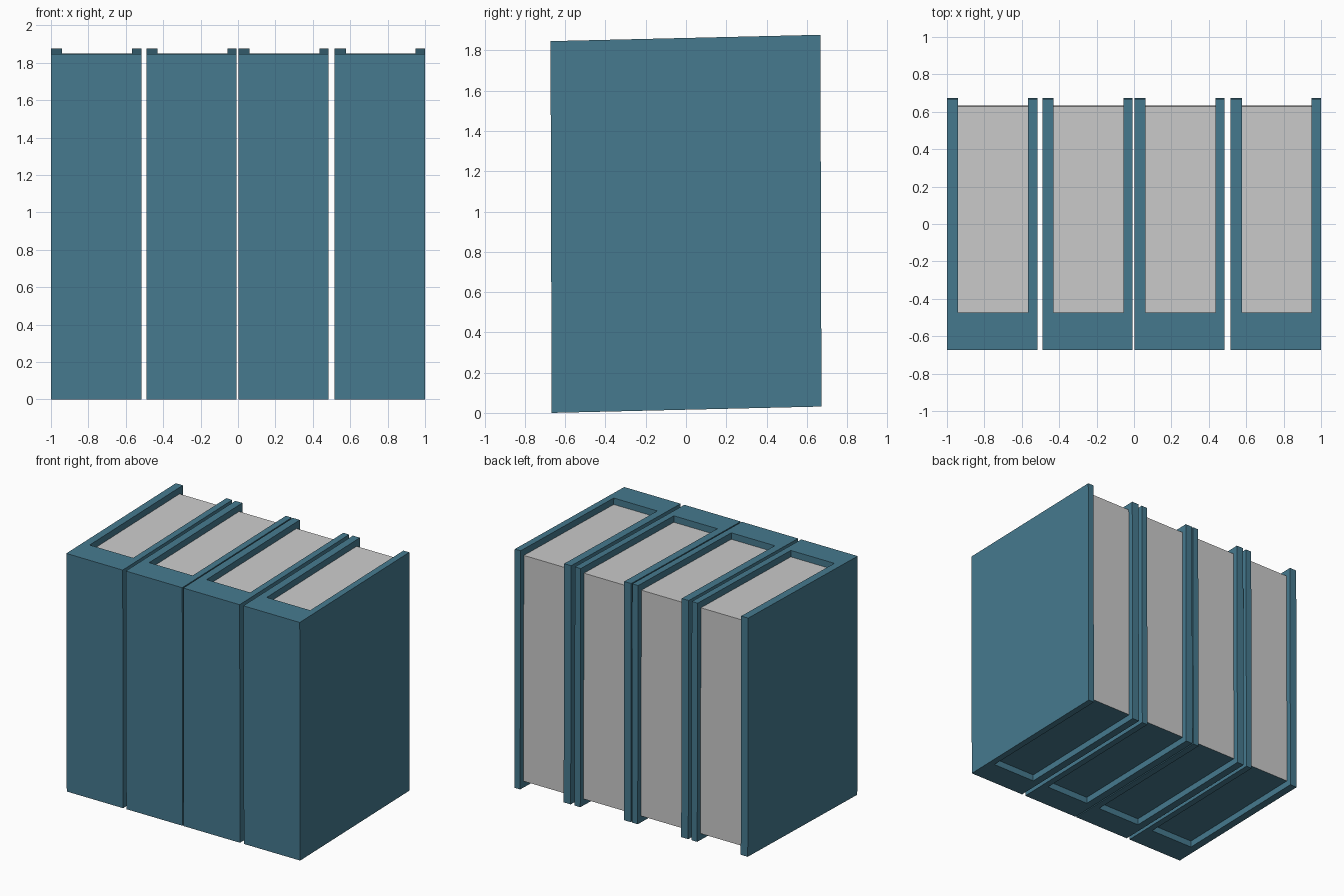
import bpy, bmesh
from mathutils import Matrix

if "Cube" in bpy.data.objects:
    bpy.data.objects.remove(bpy.data.objects["Cube"])

WIDTH, HEIGHT = 0.483, 1.846
FRONT, BACK = -0.67, 0.67
WALL_L, WALL_R = 0.06, 0.05
PAGE_FRONT, PAGE_BACK = -0.47, 0.63
RECESS = 0.05

teal = bpy.data.materials.new("cover_teal")
teal.diffuse_color = (0.061, 0.195, 0.275, 1)
teal.use_nodes = True
teal.node_tree.nodes["Principled BSDF"].inputs["Base Color"].default_value = teal.diffuse_color

# The books lean slightly: z rises toward the back, y slips forward with height
LEAN = Matrix(((1, 0, 0, 0), (0, 1, -0.003, 0.0028),
               (0, 0.0235, 1, -0.0235 * FRONT), (0, 0, 0, 1)))


def prism(bm, profile, z0, z1):
    """Extrude an x/y outline from z0 to z1 and return its bottom face."""
    base = bm.faces.new([bm.verts.new((x, y, z0)) for x, y in profile])
    top = bmesh.ops.extrude_face_region(bm, geom=[base], use_keep_orig=True)["geom"]
    verts = [e for e in top if isinstance(e, bmesh.types.BMVert)]
    bmesh.ops.translate(bm, verts=verts, vec=(0, 0, z1 - z0))
    bmesh.ops.recalc_face_normals(bm, faces=bm.faces)
    return base


def finish(bm, name, x, material=None):
    bm.transform(LEAN)
    mesh = bpy.data.meshes.new(name)
    bm.to_mesh(mesh)
    bm.free()
    obj = bpy.data.objects.new(name, mesh)
    obj.location.x = x
    bpy.context.collection.objects.link(obj)
    if material:
        mesh.materials.append(material)


def book(n, x):
    left, right = WALL_L, WIDTH - WALL_R
    block = [(left, PAGE_FRONT), (right, PAGE_FRONT),
             (right, PAGE_BACK), (left, PAGE_BACK)]

    # Cover: thick spine with two boards, open at the back
    bm = bmesh.new()
    prism(bm, [(0, FRONT), (WIDTH, FRONT), (WIDTH, BACK), (right, BACK),
               (right, PAGE_FRONT), (left, PAGE_FRONT), (left, BACK), (0, BACK)],
          0, HEIGHT)
    # Recessed cover-coloured panel under the pages
    bm.faces.new([bm.verts.new((px, py, RECESS)) for px, py in reversed(block)])
    finish(bm, f"book_cover_{n}", x, teal)

    # Page block, closed underneath by the panel
    bm = bmesh.new()
    base = prism(bm, block, RECESS, HEIGHT - RECESS)
    bmesh.ops.delete(bm, geom=[base], context='FACES_ONLY')
    finish(bm, f"book_pages_{n}", x)


for n, x in enumerate((-1.0, -0.49, 0.002, 0.517), 1):
    book(n, x)
